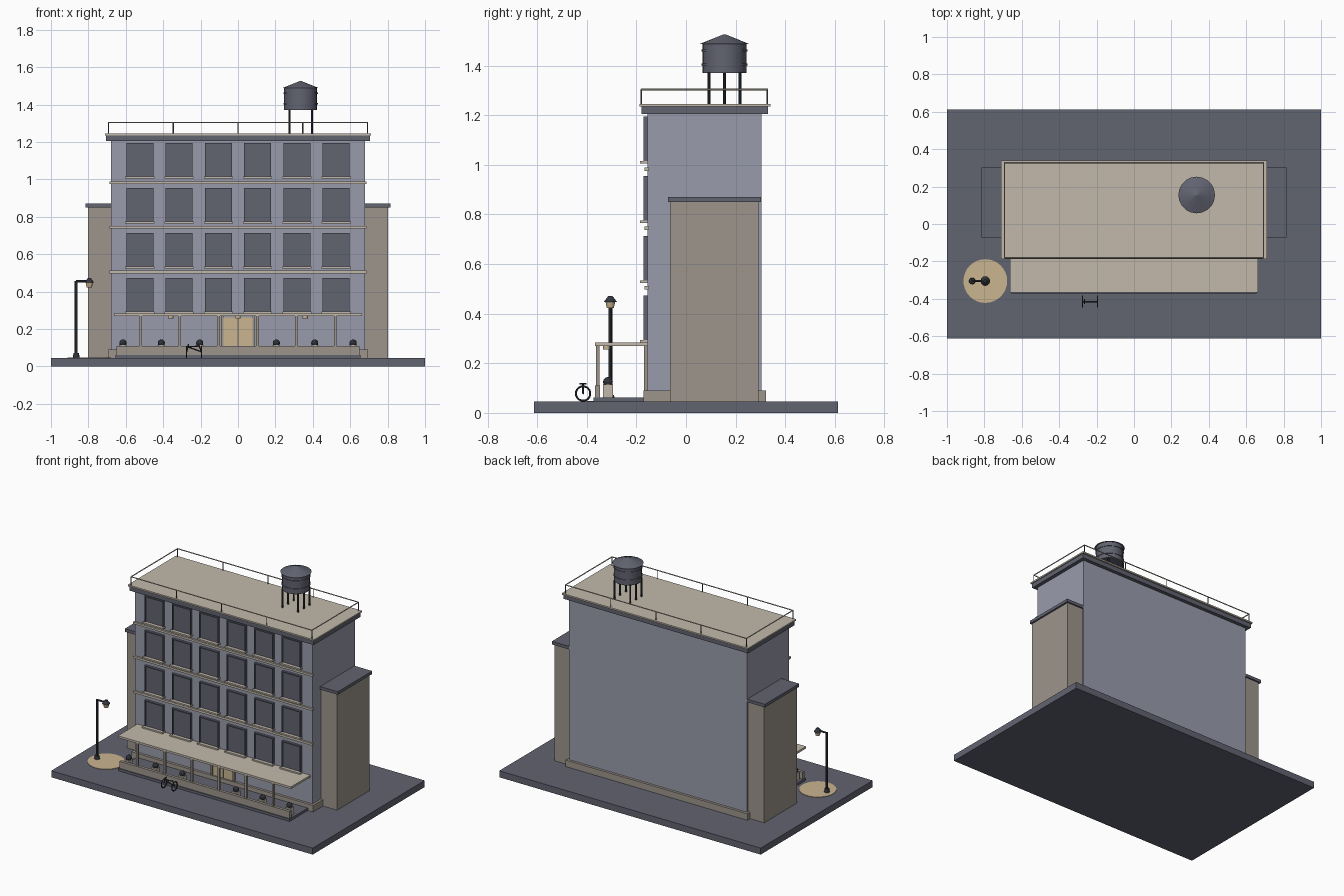
import bpy, math
from mathutils import Vector

if "Cube" in bpy.data.objects:
    bpy.data.objects.remove(bpy.data.objects["Cube"])


def material(name, r, g, b):
    m = bpy.data.materials.new(name)
    m.use_nodes = True
    m.diffuse_color = (r, g, b, 1)
    m.node_tree.nodes["Principled BSDF"].inputs["Base Color"].default_value = (r, g, b, 1)
    return m


SLATE = material("slate", 0.12, 0.125, 0.163)
WALL = material("blue grey wall", 0.32, 0.33, 0.41)
BEIGE = material("pale beige", 0.54, 0.485, 0.41)
STONE = material("brown stone", 0.34, 0.30, 0.265)
TAN = material("warm tan", 0.59, 0.46, 0.28)
DARK = material("dark metal", 0.033, 0.036, 0.047)


def finish(name, mat):
    ob = bpy.context.object
    ob.name = name
    ob.data.materials.append(mat)
    return ob


def box(name, mat, x, y, z):
    """Box from (min, max) pairs."""
    bpy.ops.mesh.primitive_cube_add(size=1, location=[sum(p) / 2 for p in (x, y, z)])
    ob = finish(name, mat)
    ob.scale = [p[1] - p[0] for p in (x, y, z)]
    return ob


def cone(name, mat, x, y, z, r1, r2, sides=16):
    bpy.ops.mesh.primitive_cone_add(vertices=sides, radius1=r1, radius2=r2, depth=z[1] - z[0],
                                    location=(x, y, sum(z) / 2))
    ob = finish(name, mat)
    bpy.ops.object.shade_smooth_by_angle(angle=math.radians(20))
    return ob


def rod(name, mat, a, b, r):
    a, b = Vector(a), Vector(b)
    bpy.ops.mesh.primitive_cylinder_add(vertices=8, radius=r, depth=(b - a).length,
                                        location=(a + b) / 2)
    ob = finish(name, mat)
    ob.rotation_euler = (b - a).to_track_quat("Z", "Y").to_euler()
    return ob


def around(c, half):
    return (c - half, c + half)


# Ground slab and main block
box("ground_slab", SLATE, (-1, 1), (-0.612, 0.612), (0, 0.045))
box("main_block", WALL, (-0.68, 0.68), (-0.155, 0.305), (0.04, 1.205))
box("plinth", STONE, (-0.695, 0.695), (-0.172, 0.322), (0.04, 0.09))
box("cornice", SLATE, (-0.705, 0.705), (-0.18, 0.33), (1.205, 1.236))
box("roof_slab", BEIGE, (-0.712, 0.712), (-0.187, 0.34), (1.236, 1.246))

# Side wings
for side, s in (("right", -1), ("left", 1)):
    box(side + "_wing", STONE, sorted((s * 0.67, s * 0.803)), (-0.064, 0.292), (0.04, 0.852))
    box(side + "_wing_cap", SLATE, sorted((s * 0.67, s * 0.815)), (-0.073, 0.302), (0.85, 0.871))

# Roof railing
RX, RY = 0.692, (-0.18, 0.328)
for y in RY:
    rod("long_rail", BEIGE, (-RX, y, 1.304), (RX, y, 1.304), 0.0035)
    for i in range(5):
        x = -RX + i * RX / 2
        rod("rail_post", SLATE, (x, y, 1.24), (x, y, 1.304), 0.003)
for x in (-RX, RX):
    rod("short_rail", BEIGE, (x, RY[0], 1.304), (x, RY[1], 1.304), 0.0035)

# Floor bands and windows
for z in (0.505, 0.745, 0.982):
    box("floor_band", BEIGE, (-0.687, 0.687), (-0.167, -0.15), around(z, 0.007))
COLUMNS = [-0.525 + 0.21 * i for i in range(6)]
for z in (0.293, 0.533, 0.775, 1.015):
    for x in COLUMNS:
        box("window_pane", SLATE, around(x, 0.066), (-0.163, -0.15), (z, z + 0.176))
        box("window_head", SLATE, around(x, 0.072), (-0.171, -0.15), (z + 0.172, z + 0.18))
        for s in (-1, 1):
            box("window_jamb", SLATE, around(x + s * 0.069, 0.003), (-0.171, -0.15), (z, z + 0.18))
        box("window_sill", BEIGE, around(x, 0.078), (-0.186, -0.15), (z - 0.01, z))

# Entrance door with frame
box("door", TAN, around(0, 0.078), (-0.162, -0.15), (0.06, 0.262))
box("door_gap", SLATE, around(0, 0.0015), (-0.164, -0.15), (0.06, 0.262))
for s in (-1, 1):
    box("door_jamb", STONE, around(s * 0.084, 0.006), (-0.17, -0.15), (0.06, 0.27))

# Terrace, kerb wall, canopy, posts and downlights
box("terrace", SLATE, (-0.655, 0.655), (-0.372, -0.16), (0.04, 0.062))
box("terrace_kerb", STONE, (-0.65, 0.65), (-0.366, -0.346), (0.06, 0.11))
box("canopy", BEIGE, (-0.662, 0.662), (-0.367, -0.15), (0.27, 0.284))
for x in COLUMNS:
    box("canopy_post", STONE, around(x * 0.99, 0.007), (-0.363, -0.348), (0.06, 0.272))
for x in (-0.36, 0, 0.36):
    cone("downlight", TAN, x, -0.32, (0.256, 0.271), 0.014, 0.014)

# Planters with shrubs
for x in (0.205, 0.41, 0.615):
    for s in (-1, 1):
        box("planter", BEIGE, around(s * x, 0.02), around(-0.315, 0.02), (0.06, 0.114))
        bpy.ops.mesh.primitive_ico_sphere_add(subdivisions=2, radius=0.02,
                                              location=(s * x, -0.315, 0.125))
        finish("shrub", DARK)

# Water tank
TX, TY = 0.335, 0.155
for dx in (-0.06, 0.06):
    for dy in (-0.062, 0, 0.062):
        rod("tank_leg", DARK, (TX + dx, TY + dy, 1.24), (TX + dx, TY + dy, 1.375), 0.006)
cone("tank", SLATE, TX, TY, (1.37, 1.49), 0.088, 0.088, 20)
cone("tank_roof", SLATE, TX, TY, (1.488, 1.526), 0.098, 0.004, 20)
for z in (1.405, 1.46):
    cone("tank_hoop", SLATE, TX, TY, around(z, 0.004), 0.092, 0.092, 20)

# Street lamp with its pool of light
LX, LY = -0.865, -0.305
cone("light_pool", TAN, -0.795, LY, (0.04, 0.048), 0.117, 0.117, 32)
cone("lamp_base", DARK, LX, LY, (0.045, 0.072), 0.018, 0.015, 12)
rod("lamp_pole", DARK, (LX, LY, 0.045), (LX, LY, 0.457), 0.008)
rod("lamp_arm", DARK, (LX, LY, 0.455), (-0.795, LY, 0.455), 0.006)
cone("lamp_head", TAN, -0.795, LY, (0.422, 0.45), 0.014, 0.02, 12)
cone("lamp_cap", DARK, -0.795, LY, (0.448, 0.472), 0.026, 0.008, 12)

# Bicycle
BY = -0.415
for x in (-0.275, -0.195):
    bpy.ops.mesh.primitive_torus_add(major_segments=24, minor_segments=6, major_radius=0.029,
                                     minor_radius=0.004, location=(x, BY, 0.078),
                                     rotation=(0, math.pi / 2, 0))
    finish("wheel", DARK)
FRAME = [((-0.275, 0.078), (-0.265, 0.118)), ((-0.27, 0.105), (-0.195, 0.078)),
         ((-0.27, 0.105), (-0.21, 0.108)), ((-0.195, 0.078), (-0.21, 0.115))]
for (xa, za), (xb, zb) in FRAME:
    rod("bike_frame", DARK, (xa, BY, za), (xb, BY, zb), 0.0035)
rod("handlebar", DARK, (-0.265, BY - 0.014, 0.118), (-0.265, BY + 0.014, 0.118), 0.003)
